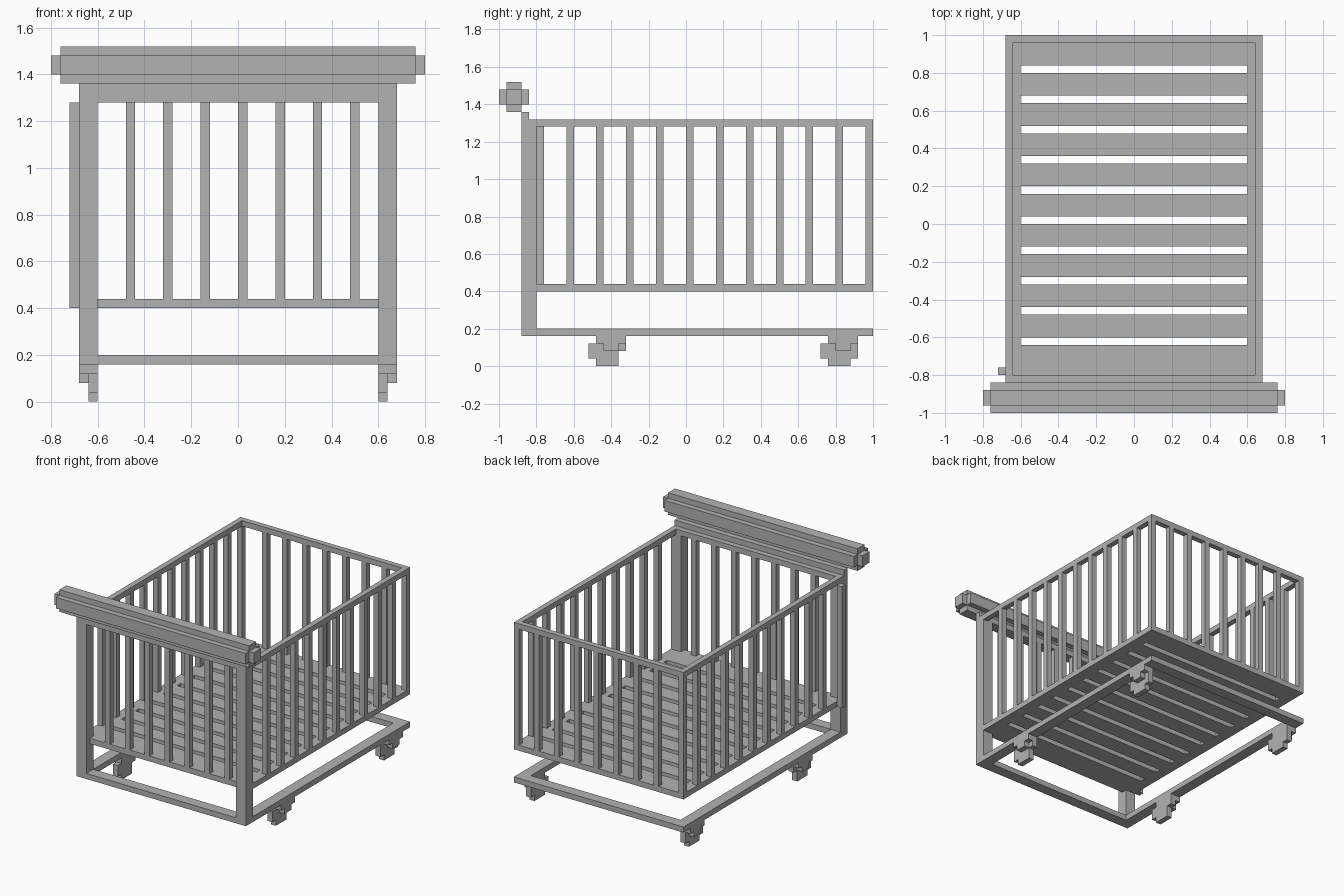
import bpy
import bmesh

if "Cube" in bpy.data.objects:
    bpy.data.objects.remove(bpy.data.objects["Cube"])

grey = bpy.data.materials.new("plain grey")
grey.use_nodes = True
grey.diffuse_color = (0.45, 0.45, 0.45, 1)
grey.node_tree.nodes["Principled BSDF"].inputs["Base Color"].default_value = grey.diffuse_color


def build(name, boxes):
    """One flat-shaded object from boxes given as (x0, x1, y0, y1, z0, z1)."""
    bm = bmesh.new()
    for x0, x1, y0, y1, z0, z1 in boxes:
        made = bmesh.ops.create_cube(bm, size=1)
        for v in made["verts"]:
            v.co = (x0 if v.co.x < 0 else x1,
                    y0 if v.co.y < 0 else y1,
                    z0 if v.co.z < 0 else z1)
    mesh = bpy.data.meshes.new(name)
    bm.to_mesh(mesh)
    bm.free()
    mesh.materials.append(grey)
    ob = bpy.data.objects.new(name, mesh)
    bpy.context.collection.objects.link(ob)
    return ob


def mirrored(boxes):
    return boxes + [(-b[1], -b[0], *b[2:]) for b in boxes]


T = 0.04           # bar thickness
STEP = 0.16        # bar spacing
W = 0.68           # half width
FLOOR, RIM = 0.40, 1.28
BACK, FRONT = 1.0, -0.88

# Push handle with a stepped cross-section
build("handle", [
    (-0.76, 0.76, -1.0, -0.84, 1.40, 1.48),
    (-0.76, 0.76, -0.96, -0.88, 1.48, 1.52),
    (-0.76, 0.76, -0.96, -0.88, 1.36, 1.40),
] + mirrored([(0.76, 0.80, -0.96, -0.88, 1.40, 1.48)]))

# Front posts and cross bar
build("front_posts", mirrored([(0.60, W, FRONT, -0.80, 0.20, RIM)]))
build("front_top_bar", [(-W, W, FRONT, -0.84, RIM, 1.36)])

# Basket rim
build("basket_rim", [
    (-W, W, -0.84, -0.80, RIM, RIM + T),
    (-W, W, BACK - T, BACK, RIM, RIM + T),
] + mirrored([(W - T, W, -0.80, BACK - T, RIM, RIM + T)]))

# Slatted floor: two side strips joined by cross slats
gaps = [-0.64 + STEP * i for i in range(10)]
starts = [-0.80] + [g + T for g in gaps]
ends = gaps + [BACK]
build("basket_floor",
      [(-0.60, 0.60, a, b, FLOOR, FLOOR + T) for a, b in zip(starts, ends)]
      + [(-0.60, 0.60, -0.84, -0.80, FLOOR, FLOOR + T)]
      + mirrored([(0.60, W, -0.80, BACK, FLOOR, FLOOR + T)]))

# Upright bars on the sides, back and front
low = FLOOR + T
build("side_bars", mirrored(
    [(W - T, W, y, y + T, low, RIM) for y in [-0.64 + STEP * i for i in range(11)]]))
bar_x = [STEP * i for i in range(-3, 4)]
build("back_bars", [(x, x + T, BACK - T, BACK, low, RIM) for x in bar_x])
build("front_bars", [(x, x + T, -0.84, -0.80, low, RIM) for x in bar_x])
build("outer_side_bar", [(-W - T, -W, -0.80, -0.76, FLOOR, RIM)])

# Base frame
build("base_frame", [
    (-W, W, FRONT, -0.80, 0.16, 0.20),
    (-W, W, BACK - 0.08, BACK, 0.16, 0.20),
] + mirrored([(0.60, W, -0.80, BACK - 0.08, 0.16, 0.20)]))

# Casters: stepped wheel inside, bracket outside
for name, y, heel in (("front", -0.52, 0.08), ("rear", 0.72, 0.04)):
    build(name + "_caster_wheels", mirrored([
        (0.60, 0.64, y + 0.04, y + 0.16, 0.00, 0.12),
        (0.60, 0.64, y, y + 0.04, 0.04, 0.12),
        (0.60, 0.64, y + 0.16, y + 0.20, heel, 0.12),
    ]))
    build(name + "_caster_brackets", mirrored([
        (0.60, W, y + 0.04, y + 0.20, 0.12, 0.16),
        (0.64, W, y + 0.08, y + 0.16, 0.08, 0.12),
    ]))
